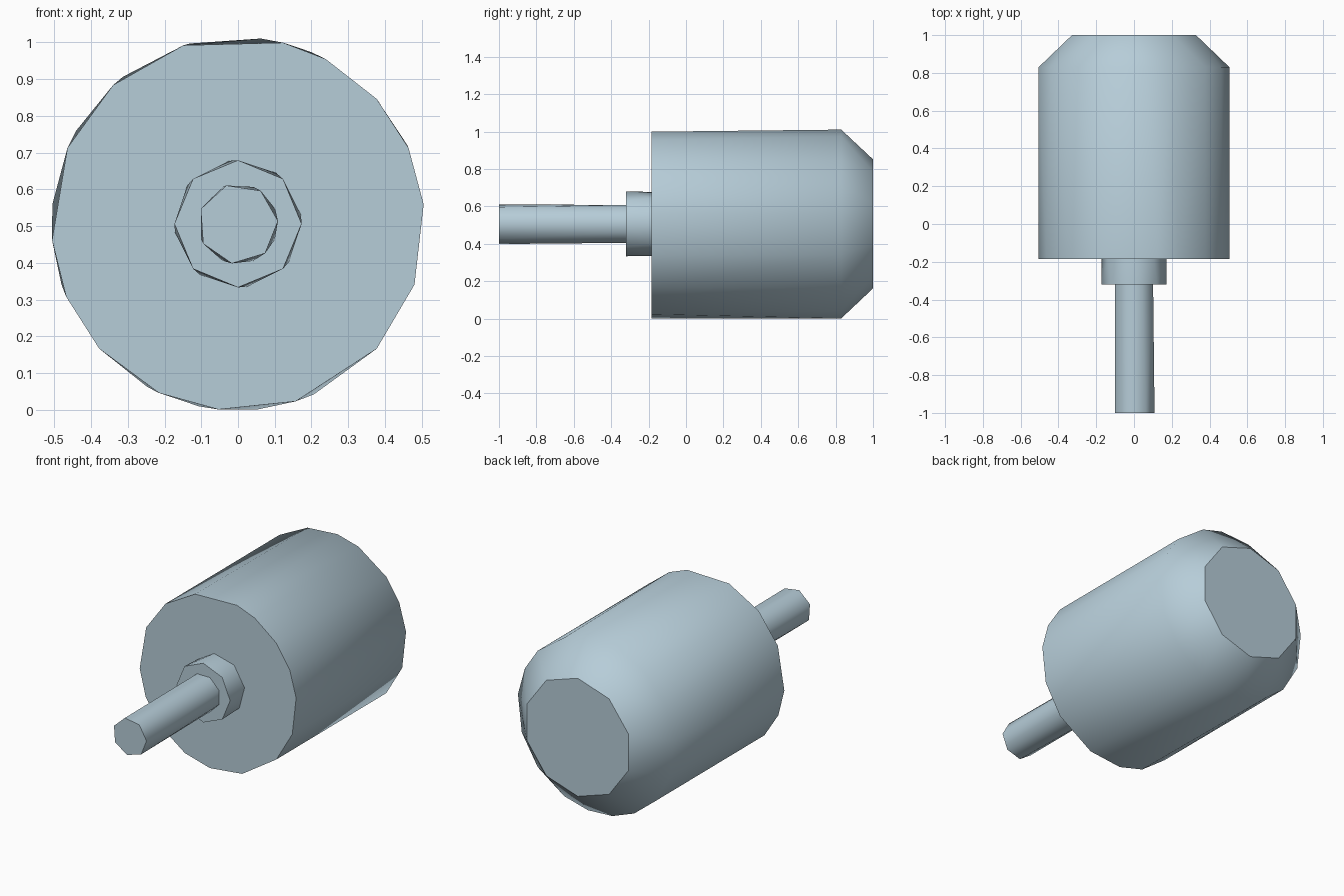
import bpy, bmesh
from math import cos, sin, radians

cube = bpy.data.objects.get("Cube")
if cube:
    bpy.data.objects.remove(cube)

steel = bpy.data.materials.new("pale blue steel")
steel.use_nodes = True
colour = (0.47, 0.61, 0.69, 1)
steel.diffuse_color = colour
steel.node_tree.nodes["Principled BSDF"].inputs["Base Color"].default_value = colour

AXIS_Z = 0.506


def regular(sides, phase=0):
    return [phase + 360 * i / sides for i in range(sides)]


def turned_part(name, rings):
    """Wrap a convex skin around rings of (y, radius, angles in degrees)."""
    bm = bmesh.new()
    for y, r, angles in rings:
        for a in map(radians, angles):
            bm.verts.new((r * cos(a), y, AXIS_Z + r * sin(a)))
    bmesh.ops.convex_hull(bm, input=bm.verts[:])
    bmesh.ops.dissolve_limit(bm, angle_limit=0.005, verts=bm.verts[:], edges=bm.edges[:])
    bmesh.ops.recalc_face_normals(bm, faces=bm.faces[:])
    # Rounded sides are smooth, end discs stay flat
    for f in bm.faces:
        f.normal_update()
        f.smooth = abs(f.normal.y) < 0.95
    mesh = bpy.data.meshes.new(name)
    bm.to_mesh(mesh)
    bm.free()
    mesh.materials.append(steel)
    obj = bpy.data.objects.new(name, mesh)
    bpy.context.collection.objects.link(obj)


# Housing with uneven facets and a chamfered back
front_rim = [6, 24, 42, 62, 76, 107, 132, 156, 185, 203, 222, 245, 264, 288, 318, 341]
rear_rim = [6, 25, 42, 67, 83, 105, 128, 150, 174, 199, 222, 241, 258, 276, 294, 318, 341]
turned_part("housing", [(-0.185, 0.508, front_rim),
                        (0.83, 0.508, rear_rim),
                        (1.0, 0.345, regular(10, 18))])

# Bearing collar
turned_part("collar", [(-0.32, 0.173, regular(8)), (-0.18, 0.173, regular(8, 8))])

# Drive shaft
turned_part("shaft", [(-1.0, 0.109, regular(7, 4)), (-0.31, 0.109, regular(8, 22))])
